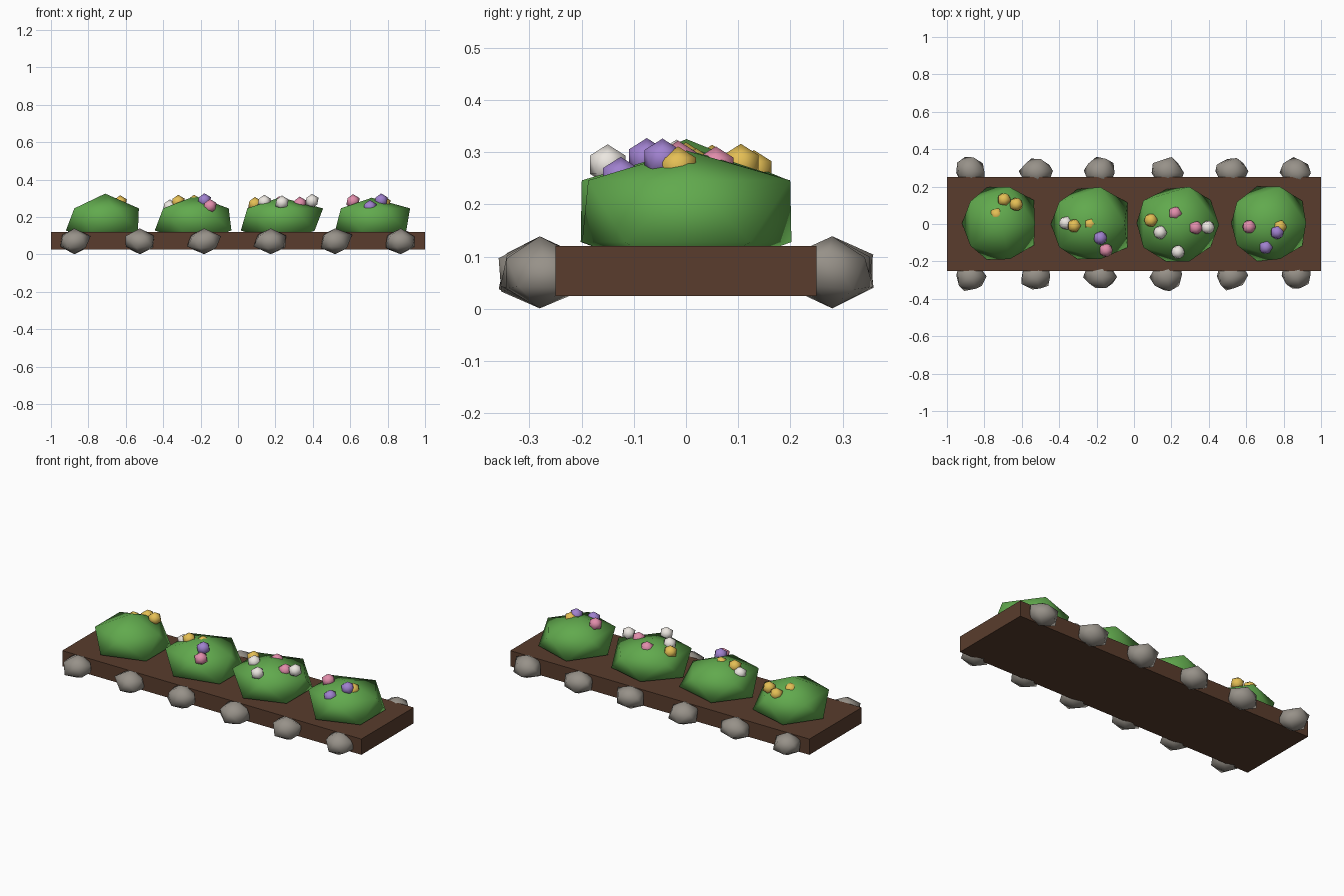
import bpy, bmesh, random
from mathutils import Vector

if "Cube" in bpy.data.objects:
    bpy.data.objects.remove(bpy.data.objects["Cube"])

random.seed(4)


def material(name, rgb):
    m = bpy.data.materials.new(name)
    m.diffuse_color = (*rgb, 1)
    m.use_nodes = True
    m.node_tree.nodes["Principled BSDF"].inputs["Base Color"].default_value = m.diffuse_color
    return m


SOIL = material("soil", (0.10, 0.046, 0.026))
LEAF = material("leaf", (0.12, 0.40, 0.075))
STONE = material("stone", (0.31, 0.285, 0.25))
PETAL = {
    "yellow": material("yellow_petal", (0.78, 0.52, 0.09)),
    "white": material("white_petal", (0.84, 0.80, 0.75)),
    "purple": material("purple_petal", (0.35, 0.22, 0.62)),
    "pink": material("pink_petal", (0.76, 0.27, 0.41)),
}


def finish(name, bm, mat, smooth=True):
    mesh = bpy.data.meshes.new(name)
    for f in bm.faces:
        f.smooth = smooth
    bm.to_mesh(mesh)
    bm.free()
    mesh.materials.append(mat)
    obj = bpy.data.objects.new(name, mesh)
    bpy.context.collection.objects.link(obj)
    return obj


def ball(centre, radii):
    """Twenty-sided ball, returned with its vertices as a list."""
    bm = bmesh.new()
    bmesh.ops.create_icosphere(bm, subdivisions=1, radius=1)
    for v in bm.verts:
        v.co = Vector(centre) + Vector(a * b for a, b in zip(v.co, radii))
    return bm, list(bm.verts)


# Soil bed
bm = bmesh.new()
bmesh.ops.create_cube(bm, size=1)
for v in bm.verts:
    v.co = (v.co.x * 2, v.co.y * 0.5, 0.0725 + v.co.z * 0.095)
finish("soil_bed", bm, SOIL, False)

# Edging stones along front and back
for side, label in ((-1, "front"), (1, "back")):
    for i, x in enumerate((-0.875, -0.525, -0.18, 0.175, 0.52, 0.87)):
        bm, vs = ball((x, side * 0.28, 0.07), (0.093, 0.083, 0.069))
        for v in vs:
            if abs(v.co.z - 0.07) < 0.06:      # poles stay put
                v.co += Vector(random.uniform(-1, 1) * s for s in (0.010, 0.009, 0.006))
        finish(f"edging_stone_{label}_{i + 1}", bm, STONE)

# Bushes: centre x, then outline x at left low, left high, right high, right low, top x and z
bushes = (
    (-0.725, -0.92, -0.875, -0.53, -0.535, -0.71, 0.325),
    (-0.24, -0.445, -0.40, -0.05, -0.035, -0.23, 0.312),
    (0.235, 0.015, 0.05, 0.455, 0.41, 0.225, 0.305),
    (0.72, 0.52, 0.55, 0.92, 0.90, 0.715, 0.303),
)
for n, (cx, ll, lh, rh, rl, tx, tz) in enumerate(bushes):
    bm, vs = ball((cx, 0, 0.187), (0.22, 0.228, 0.132))
    for v in vs:
        dx, high = v.co.x - cx, v.co.z > 0.187
        if abs(v.co.z - 0.187) > 0.1:          # poles
            if high:
                v.co.x, v.co.z = tx, tz
        elif high:
            v.co.x = rh if dx > 0.15 else lh if dx < -0.1 else v.co.x
        else:
            v.co.x = ll if dx < -0.15 else rl if dx > 0.1 else v.co.x
        v.co.y += random.uniform(-0.008, 0.008)
    finish(f"bush_{n + 1}", bm, LEAF)

# Flower heads resting on the bushes
flowers = (
    ("yellow", -0.695, 0.13, 0.265), ("yellow", -0.63, 0.105, 0.277),
    ("yellow", -0.735, 0.05, 0.275),
    ("white", -0.365, 0.005, 0.255), ("yellow", -0.32, -0.01, 0.28),
    ("yellow", -0.235, 0.0, 0.28), ("purple", -0.18, -0.075, 0.288),
    ("pink", -0.15, -0.14, 0.257),
    ("yellow", 0.09, 0.02, 0.268), ("white", 0.14, -0.045, 0.28),
    ("pink", 0.22, 0.057, 0.272), ("white", 0.235, -0.15, 0.276),
    ("pink", 0.33, -0.02, 0.27), ("white", 0.395, -0.018, 0.285),
    ("pink", 0.615, -0.015, 0.283), ("purple", 0.765, -0.045, 0.287),
    ("yellow", 0.78, -0.015, 0.272), ("purple", 0.705, -0.125, 0.252),
)
for i, (colour, x, y, z) in enumerate(flowers):
    bm, vs = ball((x, y, z), (0.04, 0.04, 0.039))
    finish(f"{colour}_flower_{i + 1}", bm, PETAL[colour])
